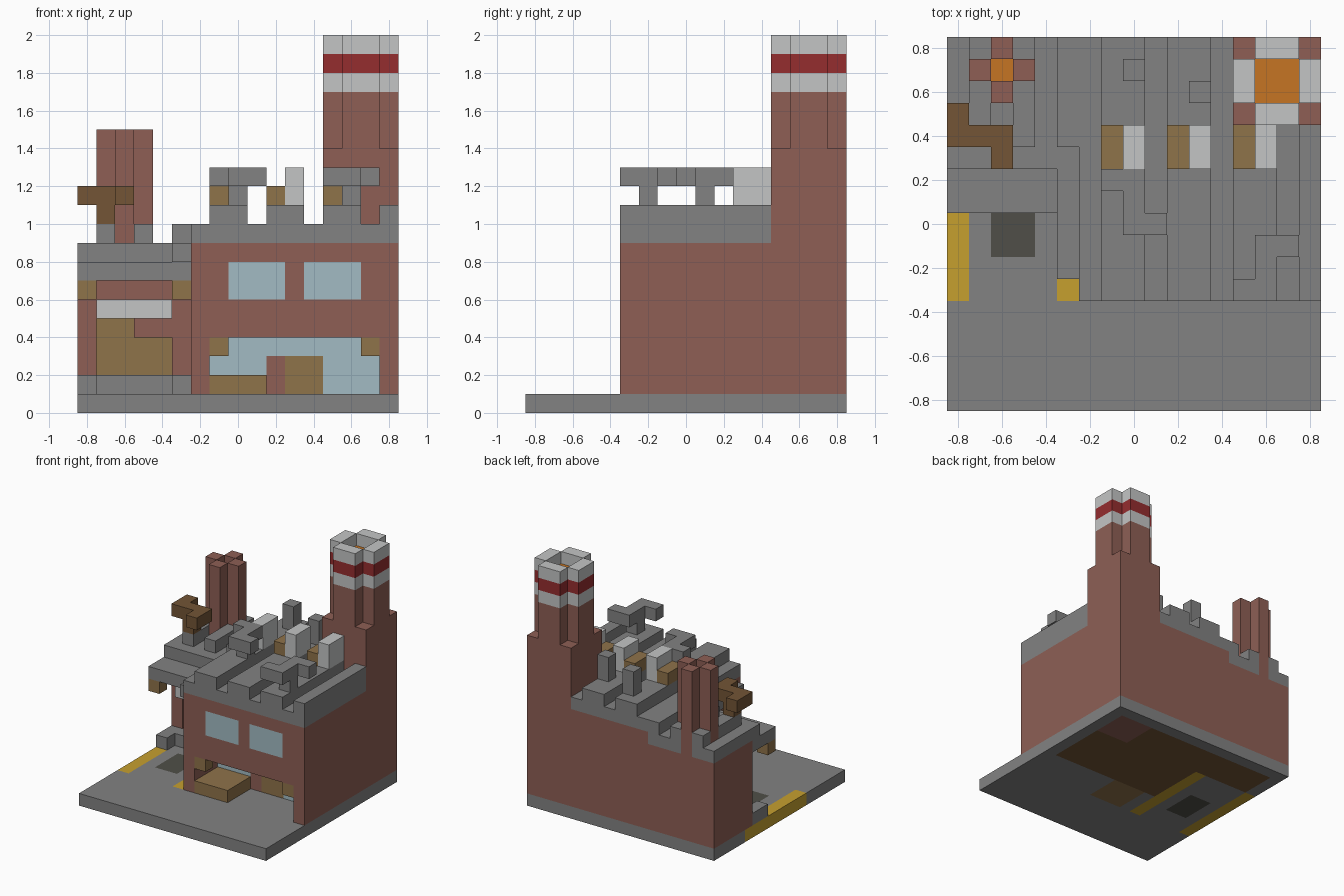
import bpy
import bmesh
from mathutils import Vector

cube = bpy.data.objects.get("Cube")
if cube:
    bpy.data.objects.remove(cube)

UNIT = 0.1    # size of one block
HALF = 8.5    # half the plan width in blocks


def make_material(name, hex_code):
    def linear(c):
        return c / 12.92 if c <= 0.04045 else ((c + 0.055) / 1.055) ** 2.4
    rgb = [linear(int(hex_code[i:i + 2], 16) / 255) for i in range(0, len(hex_code), 2)]
    mat = bpy.data.materials.new(name)
    mat.use_nodes = True
    mat.diffuse_color = (*rgb, 1)
    mat.node_tree.nodes["Principled BSDF"].inputs["Base Color"].default_value = (*rgb, 1)
    return mat


MATERIALS = {
    "concrete": make_material("concrete grey", "828282"),
    "brick": make_material("brick red", "8E5F55"),
    "glass": make_material("window blue", "A2BBC3"),
    "wood": make_material("light wood", "8F734A"),
    "bark": make_material("dark wood", "735536"),
    "white": make_material("pale grey", "C4C5C5"),
    "red": make_material("stripe red", "952D2F"),
    "yellow": make_material("marking yellow", "C6A02F"),
    "orange": make_material("fire orange", "C67523"),
    "tar": make_material("dark patch", "504F48"),
}

STEPS = [Vector(s) for s in ((1, 0, 0), (0, 1, 0), (0, 0, 1))]


def blocks(name, *boxes):
    """Fill boxes (colour, x range, y range, z range); later ones win, None carves."""
    cells = {}
    for colour, xs, ys, zs in boxes:
        for x in range(*xs):
            for y in range(*ys):
                for z in range(*zs):
                    cells[x, y, z] = colour
    cells = {c: m for c, m in cells.items() if m}
    used = sorted(set(cells.values()))
    mesh = bpy.data.meshes.new(name)
    for colour in used:
        mesh.materials.append(MATERIALS[colour])
    bm = bmesh.new()
    for cell, colour in cells.items():
        for axis in range(3):
            u, v = STEPS[(axis + 1) % 3], STEPS[(axis + 2) % 3]
            for side in (0, 1):
                beyond = Vector(cell) + STEPS[axis] * (2 * side - 1)
                if tuple(int(b) for b in beyond) in cells:
                    continue
                p = Vector(cell) + STEPS[axis] * side
                ring = [p, p + u, p + u + v, p + v]
                if not side:
                    ring.reverse()
                verts = [bm.verts.new(((q.x - HALF) * UNIT, (q.y - HALF) * UNIT, q.z * UNIT))
                         for q in ring]
                bm.faces.new(verts).material_index = used.index(colour)
    # Weld the blocks and merge flat areas of one colour
    bmesh.ops.remove_doubles(bm, verts=bm.verts[:], dist=UNIT / 100)
    bmesh.ops.dissolve_limit(bm, angle_limit=UNIT / 10, verts=bm.verts[:],
                             edges=bm.edges[:], delimit={"MATERIAL"})
    bm.to_mesh(mesh)
    bm.free()
    obj = bpy.data.objects.new(name, mesh)
    bpy.context.scene.collection.objects.link(obj)
    return obj


ALL = (0, 17)

# Ground slab with floors and yard markings
blocks("ground_slab",
       ("concrete", ALL, ALL, (0, 1)),
       ("bark", (6, 16), (8, 16), (0, 1)),
       ("bark", (1, 6), (13, 16), (0, 1)),
       ("brick", (13, 16), (13, 16), (0, 1)),
       ("wood", (7, 10), (5, 8), (0, 1)),
       ("yellow", (0, 1), (5, 13), (0, 1)),
       ("yellow", (5, 6), (5, 13), (0, 1)),
       ("tar", (2, 4), (7, 10), (0, 1)))

# Main hall with recessed entrance and two windows
blocks("main_hall",
       ("brick", (6, 17), (5, 17), (1, 9)),
       (None, (7, 16), (5, 8), (1, 4)),
       ("glass", (7, 16), (8, 9), (1, 4)),
       ("brick", (10, 11), (8, 9), (1, 3)),
       ("wood", (11, 13), (8, 9), (1, 3)),
       ("glass", (8, 11), (5, 6), (6, 8)),
       ("glass", (12, 15), (5, 6), (6, 8)))
blocks("entrance_step", ("wood", (7, 10), (5, 8), (1, 2)))
for side, x in (("left", 15), ("right", 7)):
    blocks(f"entrance_bracket_{side}", ("wood", (x, x + 1), (5, 6), (3, 4)))

# Main roof with raised ridges, cut away around the large chimney
ridges = [("concrete", xs, (5, 17), (10, 11)) for xs in ((7, 9), (10, 12), (13, 15), (16, 17))]
blocks("main_roof",
       ("concrete", (6, 17), (5, 17), (9, 10)), *ridges,
       (None, (13, 17), (13, 17), (9, 11)))

# Side wing with loading door
blocks("side_wing",
       ("brick", (0, 6), (12, 17), (1, 8)),
       (None, (1, 5), (12, 13), (2, 6)),
       ("wood", (1, 5), (13, 14), (2, 6)),
       ("brick", (3, 5), (12, 13), (4, 5)))
blocks("door_shutter", ("white", (1, 5), (11, 13), (5, 6)))
blocks("loading_dock",
       ("concrete", (0, 6), (11, 12), (1, 2)),
       ("concrete", (0, 1), (10, 11), (1, 2)),
       ("concrete", (5, 6), (10, 11), (1, 2)))

# Side wing roof: canopy, roof plate, eave along the hall and ridges
wing_ridges = [("concrete", (x, x + 1), (12, 17), (9, 10)) for x in (1, 3, 5)]
blocks("wing_roof",
       ("concrete", (0, 6), (9, 12), (7, 8)),
       ("concrete", (0, 6), (11, 17), (8, 9)),
       ("concrete", (5, 6), (6, 12), (8, 9)),
       *wing_ridges,
       (None, (2, 3), (14, 17), (8, 9)),
       (None, (1, 4), (15, 16), (9, 10)))
for side, x in (("left", 5), ("right", 0)):
    blocks(f"canopy_bracket_{side}", ("wood", (x, x + 1), (9, 10), (6, 7)))

# Small cross-shaped chimney
blocks("small_chimney",
       ("brick", (2, 3), (14, 17), (8, 15)),
       ("brick", (1, 4), (15, 16), (9, 15)),
       ("orange", (2, 3), (15, 16), (13, 14)),
       (None, (2, 3), (15, 16), (14, 15)))

# Large chimney: square base, cross-shaped stack with striped top
stack = []
for colour, zs in (("brick", (14, 17)), ("white", (17, 18)), ("red", (18, 19)), ("white", (19, 20))):
    stack += [(colour, (14, 16), (13, 17), zs), (colour, (13, 17), (14, 16), zs)]
blocks("large_chimney",
       ("brick", (13, 17), (13, 17), (9, 14)), *stack,
       ("orange", (14, 16), (14, 16), (18, 19)),
       (None, (14, 16), (14, 16), (19, 20)))

# Skylights on the ridges
for i, x in enumerate((7, 10, 13), 1):
    blocks(f"skylight_{i}",
           ("wood", (x, x + 1), (11, 13), (11, 12)),
           ("white", (x + 1, x + 2), (11, 13), (11, 13)))

# Vent posts at the back
for i, (x, y) in enumerate(((8, 15), (11, 14)), 1):
    blocks(f"vent_post_{i}", ("concrete", (x, x + 1), (y, y + 1), (11, 13)))


def bent_pipe(name, colour, x, y, z, along_y, end):
    """Z-shaped pipe around a centre block, standing on one leg."""
    def cell(dx, dy, level):
        return (colour, (x + dx, x + dx + 1), (y + dy, y + dy + 1), (level, level + 1))
    bar = [(0, -1), (0, 0), (0, 1)] if along_y else [(-1, 0), (0, 0), (1, 0)]
    tips = [(-1, end), (1, -end)]
    blocks(name, cell(0, 0, z), *[cell(dx, dy, z + 1) for dx, dy in bar + tips])


# Bent pipes on the roofs
bent_pipe("roof_pipe_middle", "concrete", 8, 9, 11, True, 1)
bent_pipe("roof_pipe_front", "concrete", 14, 6, 11, True, -1)
bent_pipe("wing_pipe", "bark", 1, 12, 10, False, 1)
